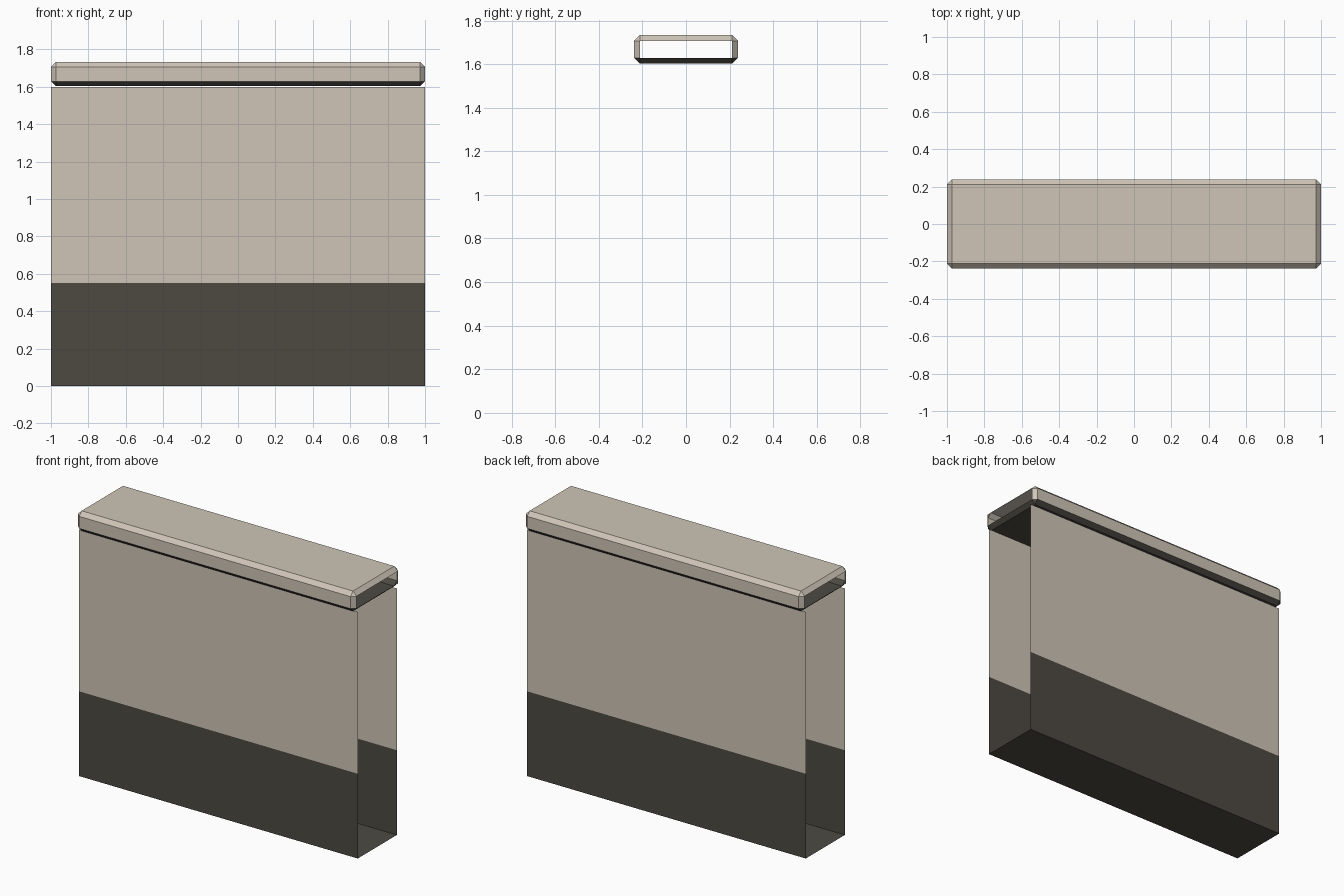
import bpy
import bmesh

cube = bpy.data.objects.get("Cube")
if cube:
    bpy.data.objects.remove(cube, do_unlink=True)


def make_material(name, rgb):
    mat = bpy.data.materials.new(name)
    mat.use_nodes = True
    color = (*rgb, 1.0)
    mat.diffuse_color = color
    bsdf = mat.node_tree.nodes["Principled BSDF"]
    bsdf.inputs["Base Color"].default_value = color
    bsdf.inputs["Roughness"].default_value = 0.9
    return mat


plaster = make_material("warm_plaster", (0.62, 0.56, 0.475))
dark = make_material("dark_base", (0.075, 0.068, 0.055))


def box(size_x, size_y, bottom, top):
    bm = bmesh.new()
    bmesh.ops.create_cube(bm, size=1)
    bmesh.ops.scale(bm, vec=(size_x, size_y, top - bottom), verts=bm.verts)
    bmesh.ops.translate(bm, vec=(0, 0, (top + bottom) / 2), verts=bm.verts)
    bm.normal_update()
    return bm


def remove_faces(bm, rule):
    doomed = [f for f in bm.faces if rule(f.normal)]
    bmesh.ops.delete(bm, geom=doomed, context="FACES")


def finish(bm, name, is_dark):
    for face in bm.faces:
        face.material_index = int(is_dark(face))
    mesh = bpy.data.meshes.new(name)
    bm.to_mesh(mesh)
    bm.free()
    mesh.materials.append(plaster)
    mesh.materials.append(dark)
    obj = bpy.data.objects.new(name, mesh)
    bpy.context.collection.objects.link(obj)


# Wall body: open ends and open top, with a dark painted lower band
BAND = 0.55
body = box(2, 0.4, 0, 1.6)
remove_faces(body, lambda n: abs(n.x) > 0.9 or n.z > 0.9)
bmesh.ops.bisect_plane(body, geom=body.verts[:] + body.edges[:] + body.faces[:],
                       plane_co=(0, 0, BAND), plane_no=(0, 0, 1))
finish(body, "wall_body", lambda f: f.calc_center_median().z < BAND)

# Coping: chamfered slab with open ends and a dark underside
coping = box(2, 0.476, 1.603, 1.733)
bmesh.ops.bevel(coping, geom=coping.edges[:], offset=0.026, segments=1,
                affect="EDGES", profile=0.5)
coping.normal_update()
remove_faces(coping, lambda n: abs(n.x) > 0.9)
finish(coping, "wall_coping", lambda f: f.normal.z < -0.3)
